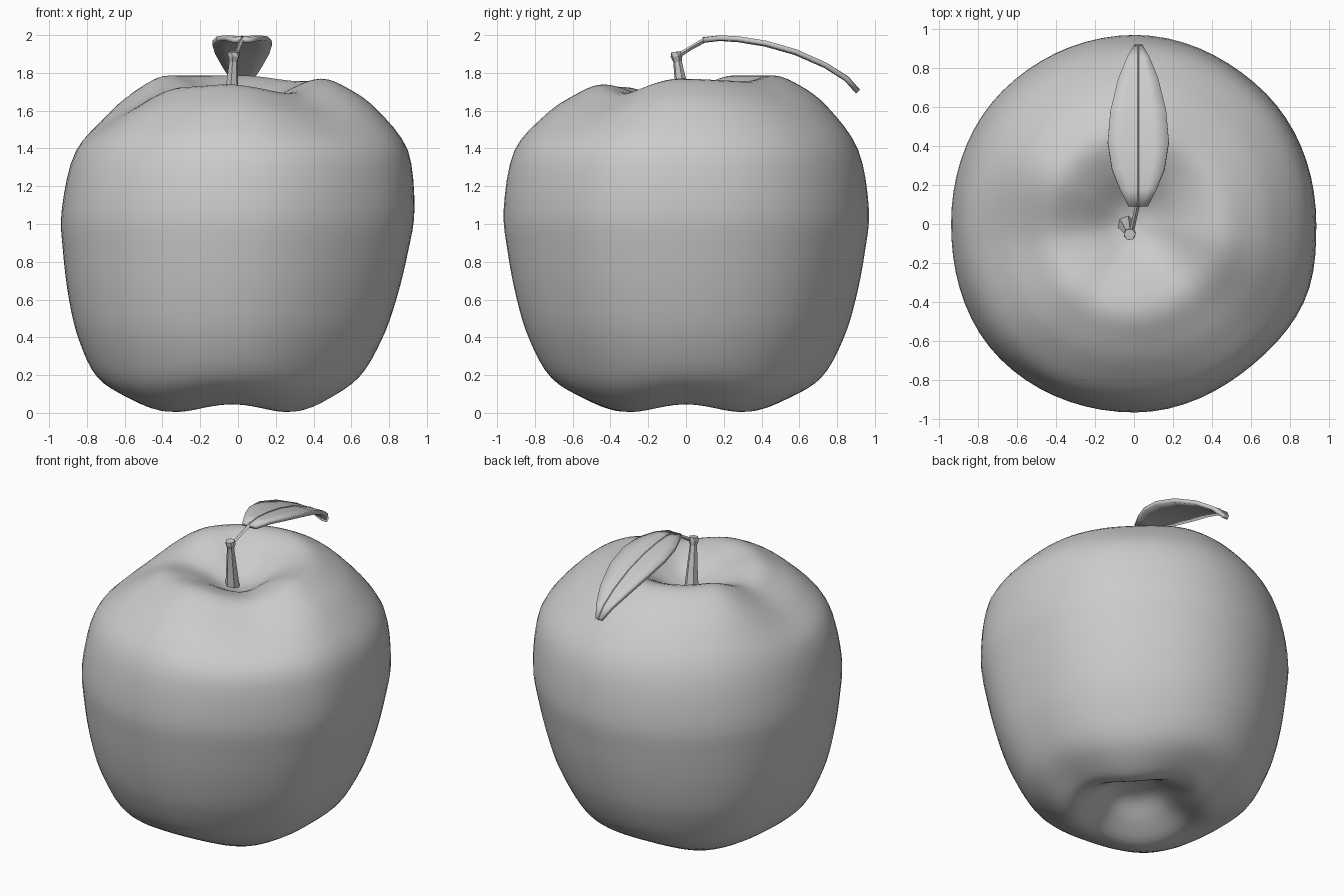
import bpy, bmesh, math
from mathutils import Vector

if "Cube" in bpy.data.objects:
    bpy.data.objects.remove(bpy.data.objects["Cube"])


def spline(pts, per):
    """Catmull-Rom through a list of tuples."""
    p = [Vector(q) for q in pts]
    p = [p[0] * 2 - p[1]] + p + [p[-1] * 2 - p[-2]]
    out = []
    for i in range(1, len(p) - 2):
        a, b, c, d = p[i - 1:i + 3]
        for k in range(per):
            t = k / per
            out.append(0.5 * (2 * b + (c - a) * t + (2 * a - 5 * b + 4 * c - d) * t * t
                              + (3 * b - a - 3 * c + d) * t ** 3))
    return out + [p[-2]]


def around(table, deg):
    """Smooth periodic lookup in a (degrees, value) table."""
    n = len(table)
    deg = (deg - table[0][0]) % 360 + table[0][0]
    for i in range(n):
        a0, v0 = table[i]
        a1, v1 = table[(i + 1) % n]
        if i == n - 1:
            a1 += 360
        if a0 <= deg <= a1:
            t = (deg - a0) / (a1 - a0)
            t = t * t * (3 - 2 * t)
            return v0 + (v1 - v0) * t


def smooth(t):
    t = max(0, min(1, t))
    return t * t * (3 - 2 * t)


def finish(bm, name, angle=None):
    bmesh.ops.recalc_face_normals(bm, faces=bm.faces)
    me = bpy.data.meshes.new(name)
    bm.to_mesh(me)
    bm.free()
    ob = bpy.data.objects.new(name, me)
    bpy.context.collection.objects.link(ob)
    if angle:
        bpy.ops.object.select_all(action='DESELECT')
        bpy.context.view_layer.objects.active = ob
        ob.select_set(True)
        bpy.ops.object.shade_smooth_by_angle(angle=math.radians(angle))
    return ob


def bridge_rings(bm, rings):
    for a, b in zip(rings, rings[1:]):
        n = len(a)
        for i in range(n):
            bm.faces.new((a[i], a[(i + 1) % n], b[(i + 1) % n], b[i]))


# Apple body: one profile swept round, with uneven girth, top lobes and four feet
GIRTH = [(-90, .965), (-50, .938), (-25, .95), (0, .925), (48, .945), (90, .968), (135, .962),
         (180, .942), (225, .977)]
RIM = [(-98, -.03), (-50, -.085), (-5, .005), (45, -.01), (90, .025), (145, .025), (192, -.10), (232, -.045)]
PROFILE = [(0, .20), (.15, .175), (.28, .09), (.43, .025), (.58, .068), (.74, .178), (.86, .39),
           (.928, .60), (.978, .85), (1, 1.08), (.942, 1.39), (.775, 1.60), (.62, 1.71),
           (.465, 1.765), (.29, 1.71), (.12, 1.61), (0, 1.58)]
SEG = 72
bm = bmesh.new()
prof = spline(PROFILE, 4)
rings = []
for f, z in prof[1:-1]:
    ring = []
    for i in range(SEG):
        deg = 360 * i / SEG
        a = math.radians(deg)
        r = f * around(GIRTH, deg)
        top = smooth((z - 1.33) / .4) * smooth(f / .6)
        foot = smooth((.3 - z) / .27) * smooth(f / .45)
        zz = z + around(RIM, deg) * top + .02 * math.cos(4 * a) * foot
        lean = .062 * (z - .93) * smooth(f / .8)
        if z > 1.4:
            lean -= .10 * (z - 1.4) * smooth(f / .8)
        ring.append(bm.verts.new((r * math.cos(a) + lean, r * math.sin(a), zz)))
    rings.append(ring)
bridge_rings(bm, rings)
for ring, end in ((rings[0], prof[0]), (rings[-1], prof[-1])):
    c = bm.verts.new((0, 0, end[1]))
    for i in range(SEG):
        bm.faces.new((c, ring[i], ring[(i + 1) % SEG]))
finish(bm, "apple_body", 60)


def tube(name, stations, sides):
    """Faceted tube through (x, y, z, radius) stations."""
    bm = bmesh.new()
    pts = [Vector(s[:3]) for s in stations]
    rings = []
    for i, s in enumerate(stations):
        d = pts[min(i + 1, len(pts) - 1)] - pts[max(i - 1, 0)]
        q = d.to_track_quat('Z', 'Y')
        rings.append([bm.verts.new(pts[i] + q @ Vector((s[3] * math.cos(k * math.tau / sides),
                                                        s[3] * math.sin(k * math.tau / sides), 0)))
                      for k in range(sides)])
    bridge_rings(bm, rings)
    bm.faces.new(rings[0])
    bm.faces.new(rings[-1])
    finish(bm, name)


# Stem and the thin leaf stalk
tube("stem", [(-.04, 0, 1.56, .048), (-.033, -.02, 1.70, .036), (-.025, -.045, 1.86, .023),
              (-.022, -.05, 1.89, .032), (-.022, -.053, 1.912, .03)], 6)
tube("leaf_stalk", [(-.015, -.05, 1.885, .013), (.003, .03, 1.935, .011), (.02, .11, 1.98, .014)], 4)

# Leaf: stations of (y, z, half width), folded slightly along the midrib
LEAF = [(.09, 1.972, .05), (.18, 1.982, .095), (.28, 1.975, .135), (.42, 1.952, .157), (.58, 1.907, .143),
        (.74, 1.837, .103), (.85, 1.767, .057), (.91, 1.70, .02)]
bm = bmesh.new()
rows = []
for y, z, w in LEAF:
    rows.append([bm.verts.new((.022 + w * u, y, z + .04 * w * abs(u))) for u in (-1, -.5, 0, .5, 1)])
for a, b in zip(rows, rows[1:]):
    for i in range(4):
        bm.faces.new((a[i], a[i + 1], b[i + 1], b[i]))
leaf = finish(bm, "leaf", 30)
sol = leaf.modifiers.new("thickness", 'SOLIDIFY')
sol.thickness = .026
sol.offset = 0

# Slightly raised midrib along the leaf
tube("leaf_midrib", [(.022, y, z + .002, .015) for y, z, w in LEAF], 4)
